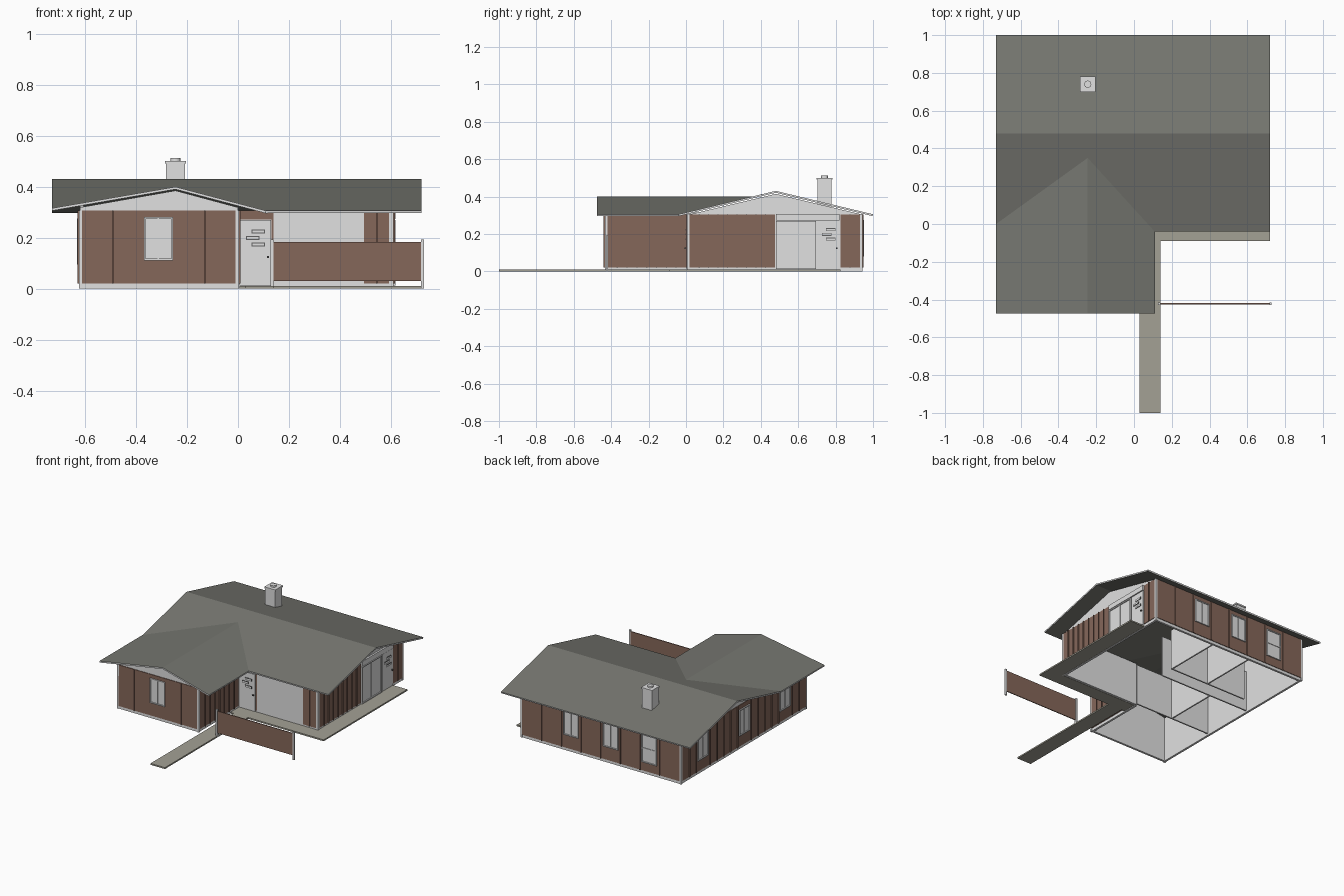
import bpy
import bmesh
import math

if "Cube" in bpy.data.objects:
    bpy.data.objects.remove(bpy.data.objects["Cube"])


def make_material(name, r, g, b):
    m = bpy.data.materials.new(name)
    m.use_nodes = True
    m.diffuse_color = (r, g, b, 1)
    m.node_tree.nodes["Principled BSDF"].inputs["Base Color"].default_value = (r, g, b, 1)
    return m


WHITE = make_material("off white trim", 0.75, 0.75, 0.75)
BROWN = make_material("brown siding", 0.235, 0.136, 0.102)
ROOF = make_material("grey roof", 0.18, 0.183, 0.163)
SLAB = make_material("concrete", 0.37, 0.355, 0.3)
DARK = make_material("dark fittings", 0.12, 0.12, 0.12)


def finish(name, bm, *mats):
    bmesh.ops.recalc_face_normals(bm, faces=bm.faces)
    mesh = bpy.data.meshes.new(name)
    bm.to_mesh(mesh)
    bm.free()
    for m in mats:
        mesh.materials.append(m)
    ob = bpy.data.objects.new(name, mesh)
    bpy.context.collection.objects.link(ob)
    return ob


def boxes(name, items, mat):
    """One object from boxes given as (x0, x1, y0, y1, z0, z1)."""
    bm = bmesh.new()
    for x0, x1, y0, y1, z0, z1 in items:
        vs = bmesh.ops.create_cube(bm, size=1)["verts"]
        for v in vs:
            v.co = ((x0 + x1) / 2 + v.co.x * (x1 - x0),
                    (y0 + y1) / 2 + v.co.y * (y1 - y0),
                    (z0 + z1) / 2 + v.co.z * (z1 - z0))
    return finish(name, bm, mat)


# Wall faces: axis of the normal, plane position, outward sign
WING_FRONT = ("y", -0.43, -1)
MAIN_FRONT = ("y", 0.01, -1)
BACK = ("y", 0.94, 1)
RIGHT = ("x", 0.605, 1)
LEFT = ("x", -0.62, -1)
WING_RIGHT = ("x", 0.0, 1)


def on_face(face, a0, a1, z0, z1, d0, d1):
    """Box on a wall face, from depth d0 to d1 outwards."""
    axis, pos, sign = face
    lo, hi = sorted((pos + sign * d0, pos + sign * d1))
    return (a0, a1, lo, hi, z0, z1) if axis == "y" else (lo, hi, a0, a1, z0, z1)


def wall(name, face, outline, thick=0.015):
    """White wall with the given outline, thickened inwards."""
    axis, pos, sign = face
    bm = bmesh.new()
    rings = []
    for d in (pos, pos - sign * thick):
        rings.append([bm.verts.new((a, d, z) if axis == "y" else (d, a, z)) for a, z in outline])
    bm.faces.new(rings[0])
    bm.faces.new(rings[1])
    n = len(outline)
    for i in range(n):
        j = (i + 1) % n
        bm.faces.new((rings[0][i], rings[0][j], rings[1][j], rings[1][i]))
    finish(name, bm, WHITE)


def siding(name, face, a0, a1, spacing, z0=0.02, z1=0.305, windows=()):
    """Brown panel with thin vertical battens that stop clear of the windows."""
    items = [on_face(face, a0, a1, z0, z1, 0, 0.004)]
    n = max(1, round((a1 - a0) / spacing))
    for i in range(1, n):
        a = a0 + (a1 - a0) * i / n
        if all(abs(a - w) > 0.068 for w in windows):
            items.append(on_face(face, a - 0.003, a + 0.003, z0, z1, 0.003, 0.01))
    boxes(name, items, BROWN)


def window(name, face, mid, z0, z1, width=0.115, sash=False):
    a0, a1, f = mid - width / 2, mid + width / 2, 0.007
    items = [on_face(face, a0, a1, z0, z1, 0, 0.006)]
    for b0, b1, c0, c1 in ((a0, a0 + f, z0, z1), (a1 - f, a1, z0, z1),
                           (a0, a1, z0, z0 + f), (a0, a1, z1 - f, z1)):
        items.append(on_face(face, b0, b1, c0, c1, 0.005, 0.012))
    if sash:
        zm = (z0 + z1) / 2
        items.append(on_face(face, a0, a1, zm - 0.004, zm + 0.004, 0.005, 0.01))
    else:
        items.append(on_face(face, mid - 0.003, mid + 0.003, z0, z1, 0.005, 0.01))
    boxes(name, items, WHITE)


def door(name, face, a0, a1):
    """White door with three staggered lights and a knob near its far edge."""
    boxes(name, [on_face(face, a0, a1, 0.012, 0.268, 0, 0.008)], WHITE)
    mid = (a0 + a1) / 2
    rims, panes = [], []
    for shift, z in ((0.012, 0.172), (-0.01, 0.198), (0.012, 0.223)):
        c = mid + shift
        rims.append(on_face(face, c - 0.026, c + 0.026, z - 0.008, z + 0.008, 0.007, 0.011))
        panes.append(on_face(face, c - 0.022, c + 0.022, z - 0.004, z + 0.004, 0.007, 0.0115))
    rims.append(on_face(face, a1 - 0.017, a1 - 0.009, 0.12, 0.128, 0.007, 0.018))
    boxes(name + "_light_rims", rims, DARK)
    boxes(name + "_lights", panes, WHITE)


# Walls
wall("wing_front_wall", WING_FRONT, [(-0.62, 0), (0, 0), (0, 0.318), (-0.245, 0.384), (-0.62, 0.318)])
wall("left_wall", LEFT, [(-0.43, 0), (0.94, 0), (0.94, 0.304), (0.48, 0.414), (0.06, 0.314), (-0.43, 0.318)])
wall("right_wall", RIGHT, [(0.01, 0), (0.94, 0), (0.94, 0.304), (0.48, 0.414), (0.01, 0.302)])
wall("back_wall", BACK, [(-0.62, 0), (0.605, 0), (0.605, 0.304), (-0.62, 0.304)])
wall("main_front_wall", MAIN_FRONT, [(0, 0), (0.605, 0), (0.605, 0.304), (0, 0.304)])
wall("wing_right_wall", WING_RIGHT, [(-0.43, 0), (0.01, 0), (0.01, 0.318), (-0.43, 0.318)])

# Siding
back_windows = (0.22, -0.085, -0.38)
side_windows = (0.71, 0.255, -0.19)
siding("wing_front_siding", WING_FRONT, -0.612, -0.01, 0.12, windows=(-0.312,))
siding("wing_right_siding", WING_RIGHT, -0.42, 0.0, 0.05)
siding("back_siding", BACK, -0.61, 0.595, 0.15, windows=back_windows)
siding("left_siding", LEFT, -0.42, 0.93, 0.075, windows=side_windows)
siding("right_front_siding", RIGHT, 0.02, 0.475, 0.05)
siding("right_back_siding", RIGHT, 0.825, 0.93, 0.05)
siding("main_front_siding", MAIN_FRONT, 0.495, 0.592, 0.05)
siding("over_door_siding", MAIN_FRONT, 0.005, 0.14, 1, z0=0.27)
siding("door_side_siding", MAIN_FRONT, 0.131, 0.14, 1)

# Corner posts
boxes("corner_posts", [(x - 0.007, x + 0.007, y - 0.007, y + 0.007, 0, 0.306)
                       for x, y in ((-0.617, -0.427), (-0.003, -0.427), (-0.617, 0.937),
                                    (0.602, 0.937), (0.602, 0.013))], WHITE)

# Windows and doors
window("wing_front_window", WING_FRONT, -0.312, 0.11, 0.28)
for i, a in enumerate(back_windows):
    last = i == 2
    window(f"back_window_{i + 1}", BACK, a, 0.08 if last else 0.11, 0.275, sash=last)
for i, a in enumerate(side_windows):
    window(f"left_window_{i + 1}", LEFT, a, 0.095, 0.275)
door("front_door", MAIN_FRONT, 0.005, 0.13)
door("patio_door", RIGHT, 0.705, 0.82)
window("patio_glazing", RIGHT, 0.588, 0.012, 0.268, width=0.215)
boxes("patio_header", [on_face(RIGHT, 0.48, 0.822, 0.272, 0.306, 0, 0.012)], WHITE)

# Interior partitions
boxes("partitions", [(-0.605, 0.1, 0.395, 0.405, 0.012, 0.3),
                     (-0.5, 0.1, 0.5, 0.51, 0.012, 0.3),
                     (-0.2, -0.19, 0.5, 0.93, 0.012, 0.3),
                     (0.1, 0.11, 0.5, 0.93, 0.012, 0.3),
                     (-0.31, -0.3, 0.02, 0.4, 0.012, 0.3),
                     (-0.605, -0.01, 0.01, 0.02, 0.012, 0.3)], WHITE)

# Roof: main gable with a front wing gable meeting it in two valleys
points = [(-0.73, 1, 0.305), (0.72, 1, 0.305), (0.72, 0.48, 0.43), (-0.73, 0.48, 0.43),
          (0.72, -0.04, 0.305), (0.11, -0.04, 0.305), (-0.245, 0.35, 0.399), (-0.73, 0, 0.315),
          (-0.73, -0.475, 0.315), (-0.245, -0.475, 0.399), (0.11, -0.475, 0.305)]
bm = bmesh.new()
verts = [bm.verts.new(p) for p in points]
for loop in ((1, 0, 3, 2), (2, 3, 7, 6, 5, 4), (7, 8, 9, 6), (6, 9, 10, 5)):
    bm.faces.new([verts[i] for i in loop])
roof = finish("roof", bm, ROOF, WHITE)
if roof.data.polygons[0].normal.z < 0:
    roof.data.flip_normals()
mod = roof.modifiers.new("thickness", "SOLIDIFY")
mod.thickness = 0.01
mod.offset = -1
mod.material_offset_rim = 1

# Chimney
boxes("chimney", [(-0.283, -0.207, 0.702, 0.778, 0.34, 0.492),
                  (-0.287, -0.203, 0.698, 0.782, 0.49, 0.5)], WHITE)
bm = bmesh.new()
bmesh.ops.create_cone(bm, cap_ends=True, segments=16, radius1=0.019, radius2=0.019, depth=0.02)
flue = finish("chimney_flue", bm, WHITE)
flue.location = (-0.245, 0.74, 0.501)

# Walkway, porch and side patio
boxes("walkway", [(0.03, 0.14, -1, -0.09, 0, 0.01)], SLAB)
boxes("porch", [(0.005, 0.72, -0.09, 0.008, 0, 0.01)], SLAB)
boxes("side_patio", [(0.607, 0.72, 0.008, 0.825, 0, 0.01)], SLAB)

# Privacy screen
boxes("screen_panel", [(0.14, 0.718, -0.425, -0.419, 0.03, 0.182)], BROWN)
boxes("screen_posts", [(x - 0.006, x + 0.006, -0.428, -0.416, 0, 0.192) for x in (0.134, 0.723)], WHITE)
